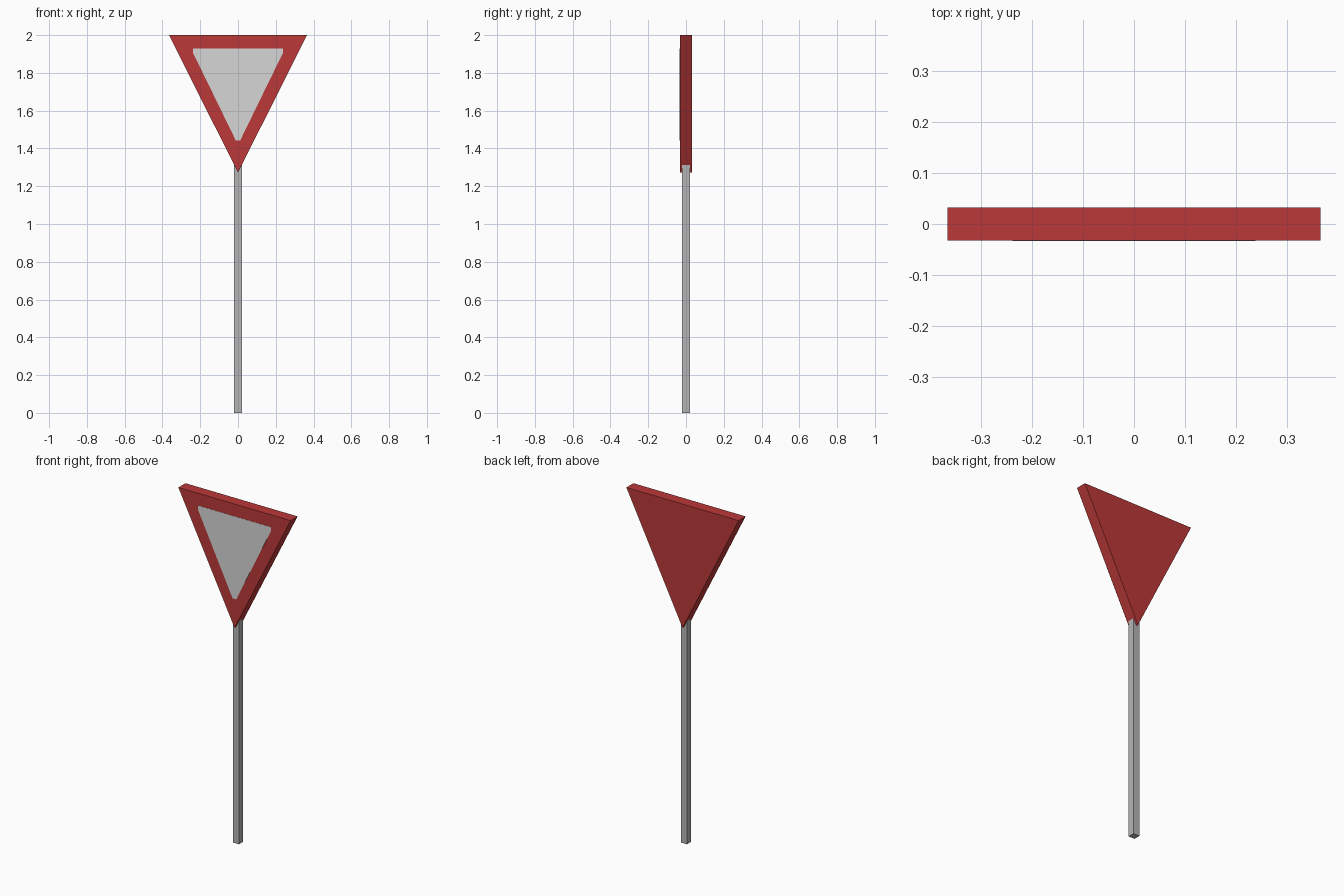
import bpy
import bmesh

if "Cube" in bpy.data.objects:
    bpy.data.objects.remove(bpy.data.objects["Cube"])


def material(name, rgb):
    m = bpy.data.materials.new(name)
    m.diffuse_color = (*rgb, 1.0)
    m.use_nodes = True
    m.node_tree.nodes["Principled BSDF"].inputs["Base Color"].default_value = m.diffuse_color
    return m


def prism(name, outline, y_front, y_back, mat):
    """Extrude a front-view (x, z) outline from y_front to y_back."""
    bm = bmesh.new()
    face = bm.faces.new([bm.verts.new((x, y_front, z)) for x, z in outline])
    ext = bmesh.ops.extrude_face_region(bm, geom=[face], use_keep_orig=True)
    moved = [g for g in ext["geom"] if isinstance(g, bmesh.types.BMVert)]
    bmesh.ops.translate(bm, verts=moved, vec=(0, y_back - y_front, 0))
    bmesh.ops.recalc_face_normals(bm, faces=bm.faces)
    mesh = bpy.data.meshes.new(name)
    bm.to_mesh(mesh)
    bm.free()
    mesh.materials.append(mat)
    obj = bpy.data.objects.new(name, mesh)
    bpy.context.collection.objects.link(obj)
    return obj


red = material("sign red", (0.50, 0.04, 0.04))
white = material("panel white", (0.67, 0.67, 0.67))
grey = material("pole grey", (0.46, 0.46, 0.47))

HALF = 0.0325  # half thickness of the sign

# Square pole, its top hidden inside the sign
P = 0.02
prism("pole", [(-P, 0), (P, 0), (P, 1.34), (-P, 1.34)], -P, P, grey)

# Downward-pointing triangular sign
prism("sign_board", [(-0.365, 2.0), (0, 1.272), (0.365, 2.0)], -HALF, HALF, red)

# Painted white centre with blunt corners, on the front only
right = [(0.012, 1.443), (0.238, 1.906), (0.238, 1.928)]
left = [(-x, z) for x, z in reversed(right)]
prism("white_panel", right + left, -HALF - 0.001, -HALF + 0.001, white)
